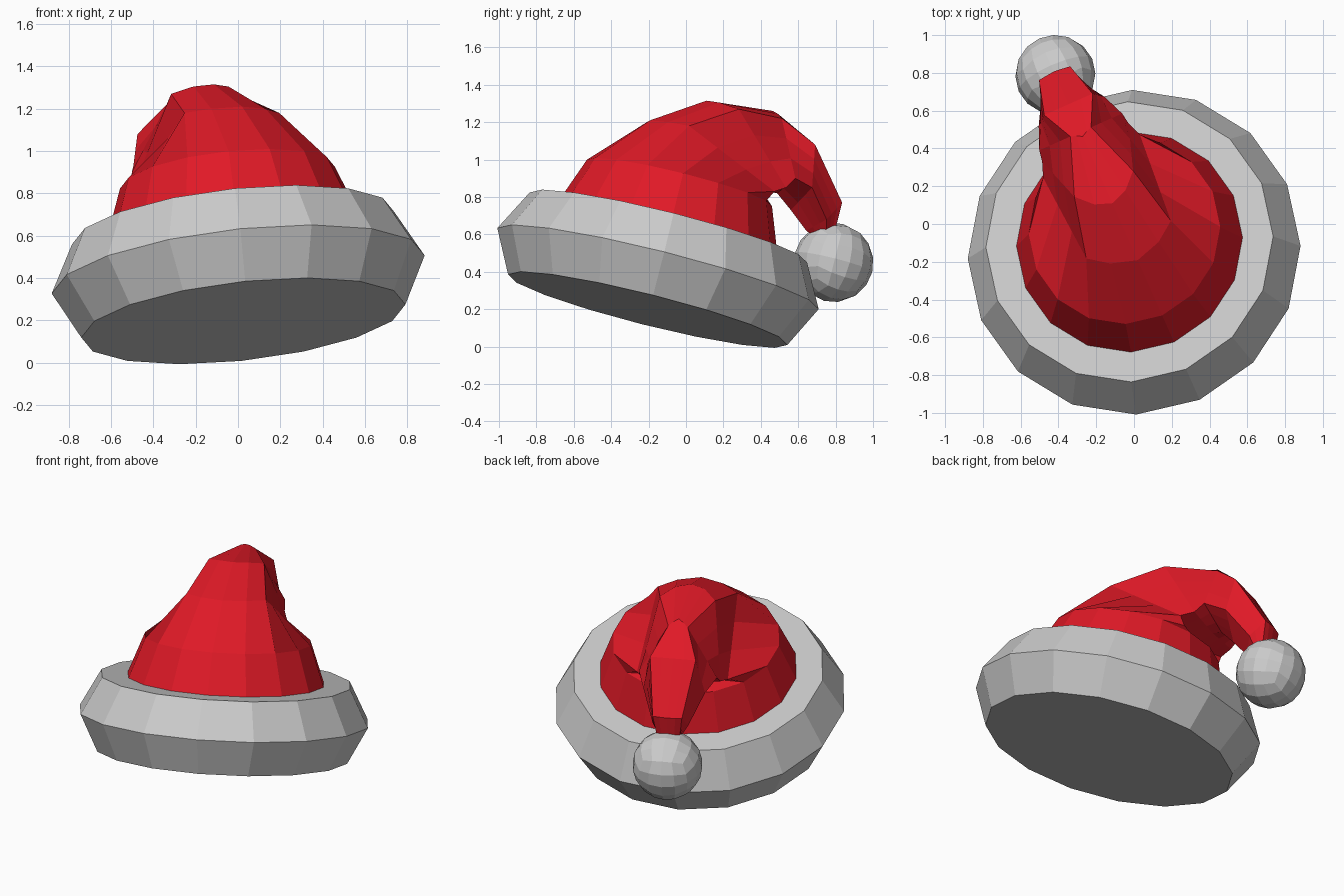
import bpy, bmesh, math
from mathutils import Vector, Matrix

if "Cube" in bpy.data.objects:
    bpy.data.objects.remove(bpy.data.objects["Cube"])

# Hat frame: local x = sideways, y = direction the tail flops, z = up
A = math.atan2(0.406, 0.914)
FRAME = Matrix.Rotation(A, 4, 'Z') @ Matrix.Translation((-0.06, 0, 0))
TILT = math.radians(15.35)
AXIS = Vector((0, math.sin(TILT), math.cos(TILT)))
BACK = Vector((0, math.cos(TILT), -math.sin(TILT)))
MID = Vector((0, -0.137, 0.417))
N = 16


def circle(h, r):
    """Tilted 16-sided ring at height h along the hat axis, starting at the front."""
    c = MID + AXIS * h
    return [c + Vector((math.sin(a), 0, 0)) * r - BACK * math.cos(a) * r
            for a in (2 * math.pi * k / N for k in range(N))]


def fold(*keys):
    """Mirrored ring from half-section points at steps 0, 1, 2, 5 and 8."""
    p = [Vector(k) for k in keys]
    half = [p[0], p[1], p[2], p[2].lerp(p[3], 1 / 3), p[2].lerp(p[3], 2 / 3),
            p[3], p[3].lerp(p[4], 1 / 3), p[3].lerp(p[4], 2 / 3), p[4]]
    return half + [Vector((-v.x, v.y, v.z)) for v in half[7:0:-1]]


def loft(name, rings):
    bm = bmesh.new()
    rows = [[bm.verts.new(FRAME @ v) for v in ring] for ring in rings]
    for a, b in zip(rows, rows[1:]):
        for i in range(N):
            j = (i + 1) % N
            bm.faces.new((a[i], a[j], b[j], b[i]))
    bm.faces.new(rows[0][::-1])
    bm.faces.new(rows[-1])
    bmesh.ops.recalc_face_normals(bm, faces=bm.faces)
    return finish(name, bm)


def finish(name, bm):
    mesh = bpy.data.meshes.new(name)
    bm.to_mesh(mesh)
    bm.free()
    ob = bpy.data.objects.new(name, mesh)
    bpy.context.collection.objects.link(ob)
    return ob


# Fur brim
loft("brim", [circle(-0.228, 0.77), circle(0, 0.886), circle(0.228, 0.765)])

# Cloth cap: two round rings, then folded rings bending over into the tail
cap = loft("cap", [
    circle(0.22, 0.605),
    circle(0.475, 0.51),
    fold((0, -.183, 1.21), (.14, -.14, 1.20), (.245, -.064, 1.18), (.28, .42, .83), (0, .36, .78)),
    fold((0, .147, 1.315), (.09, .18, 1.305), (.17, .26, 1.27), (.25, .50, .85), (0, .50, .83)),
    fold((0, .534, 1.26), (.03, .55, 1.245), (.06, .56, 1.22), (.24, .56, .90), (0, .56, .82)),
    fold((0, .72, 1.08), (.07, .72, 1.08), (.14, .72, 1.08), (.19, .68, .85), (0, .64, .73)),
    fold((0, .91, .77), (.05, .905, .77), (.09, .90, .77), (.11, .80, .68), (0, .73, .62)),
    fold((0, .89, .64), (.04, .885, .64), (.07, .87, .63), (.06, .82, .60), (0, .76, .60)),
])
red = bpy.data.materials.new("red_cloth")
red.diffuse_color = (0.75, 0.01, 0.02, 1)
red.use_nodes = True
red.node_tree.nodes["Principled BSDF"].inputs["Base Color"].default_value = red.diffuse_color
cap.data.materials.append(red)

# Pompom: subdivided cube pushed out to a sphere
bm = bmesh.new()
bmesh.ops.create_cube(bm, size=2)
bmesh.ops.subdivide_edges(bm, edges=bm.edges[:], cuts=3, use_grid_fill=True)
for v in bm.verts:
    v.co = Vector([math.tan(c * math.pi / 4) for c in v.co]).normalized() * 0.213
bmesh.ops.transform(bm, verts=bm.verts, matrix=FRAME @ Matrix.Translation((0, 0.89, 0.45))
                    @ Matrix.Rotation(-TILT, 4, 'X'))
finish("pompom", bm)
